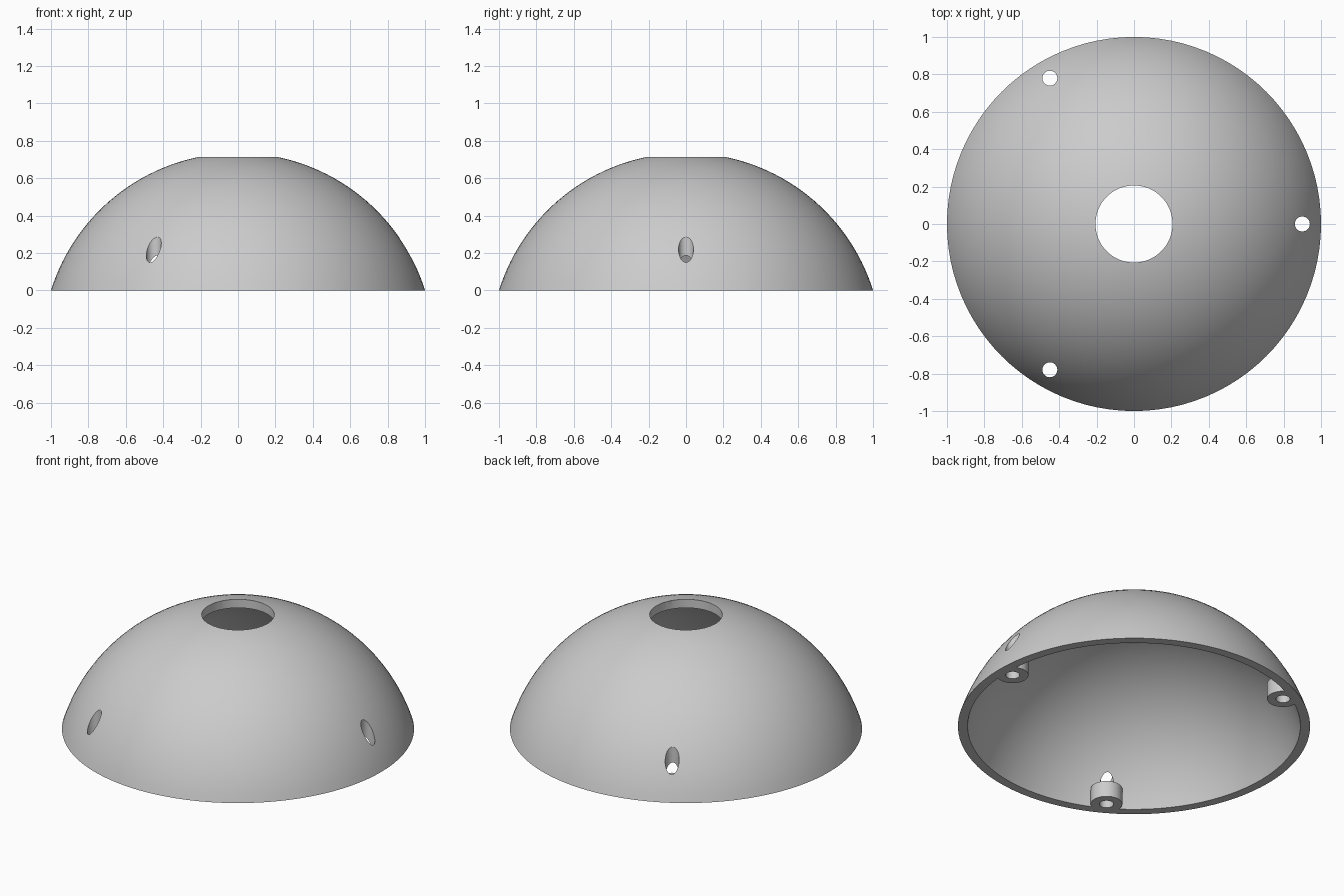
import bpy, bmesh, math
from mathutils import Vector

if "Cube" in bpy.data.objects:
    bpy.data.objects.remove(bpy.data.objects["Cube"], do_unlink=True)

SEGMENTS = 96
CENTRE = -0.313      # height of the sphere centre below the rim
OUTER = math.hypot(1.0, CENTRE)
INNER = math.hypot(0.945, CENTRE)
BOSS_ANGLES = [0, 120, 240]
BOSS_DISTANCE = 0.9


def new_object(name, bm):
    mesh = bpy.data.meshes.new(name)
    bm.to_mesh(mesh)
    bm.free()
    obj = bpy.data.objects.new(name, mesh)
    bpy.context.collection.objects.link(obj)
    return obj


def cap_solid(name, radius, bottom):
    """Sphere cap above the rim plane, closed by a straight skirt to bottom."""
    start = math.asin(-CENTRE / radius)
    steps = 32
    points = []
    for i in range(steps + 1):
        a = start + (math.pi / 2 - start) * i / steps
        points.append((radius * math.cos(a), 0, CENTRE + radius * math.sin(a)))
    if bottom < 0:
        points.insert(0, (points[0][0], 0, bottom))
    points.insert(0, (0, 0, bottom))
    bm = bmesh.new()
    verts = [bm.verts.new(p) for p in points]
    edges = [bm.edges.new(pair) for pair in zip(verts, verts[1:])]
    bmesh.ops.spin(bm, geom=verts + edges, cent=(0, 0, 0), axis=(0, 0, 1),
                   angle=math.tau, steps=SEGMENTS)
    bmesh.ops.remove_doubles(bm, verts=bm.verts, dist=1e-5)
    bmesh.ops.recalc_face_normals(bm, faces=bm.faces)
    return new_object(name, bm)


def cylinder(name, radius, low, high, x=0, y=0, sides=48):
    bm = bmesh.new()
    bmesh.ops.create_cone(bm, cap_ends=True, segments=sides, radius1=radius,
                          radius2=radius, depth=high - low)
    bmesh.ops.translate(bm, verts=bm.verts, vec=Vector((x, y, (low + high) / 2)))
    return new_object(name, bm)


def cut(obj, tool):
    """Subtract the tool from the object and discard the tool."""
    mod = obj.modifiers.new("cut", 'BOOLEAN')
    mod.operation = 'DIFFERENCE'
    mod.solver = 'EXACT'
    mod.object = tool
    graph = bpy.context.evaluated_depsgraph_get()
    mesh = bpy.data.meshes.new_from_object(obj.evaluated_get(graph))
    obj.modifiers.clear()
    obj.data = mesh
    bpy.data.objects.remove(tool, do_unlink=True)


spots = [(BOSS_DISTANCE * math.cos(math.radians(a)),
          BOSS_DISTANCE * math.sin(math.radians(a))) for a in BOSS_ANGLES]

# Cavity, with the screw bosses left standing inside it
cavity = cap_solid("cavity", INNER, -0.1)
for x, y in spots:
    cut(cavity, cylinder("boss", 0.09, -0.2, 0.1, x, y))

# Hollow dome with bosses
dome = cap_solid("dome_shell", OUTER, 0)
cut(dome, cavity)

# Top opening and screw holes
cut(dome, cylinder("top_opening", 0.206, 0.4, 1.0, sides=SEGMENTS))
for x, y in spots:
    cut(dome, cylinder("screw_hole", 0.04, -0.2, 0.6, x, y, 32))

# Plain grey finish
grey = bpy.data.materials.new("plain_grey")
grey.use_nodes = True
colour = (0.6, 0.6, 0.6, 1)
grey.diffuse_color = colour
grey.node_tree.nodes["Principled BSDF"].inputs["Base Color"].default_value = colour
dome.data.materials.clear()
dome.data.materials.append(grey)

bpy.ops.object.select_all(action='DESELECT')
dome.select_set(True)
bpy.context.view_layer.objects.active = dome
bpy.ops.object.shade_smooth_by_angle(angle=math.radians(30))
